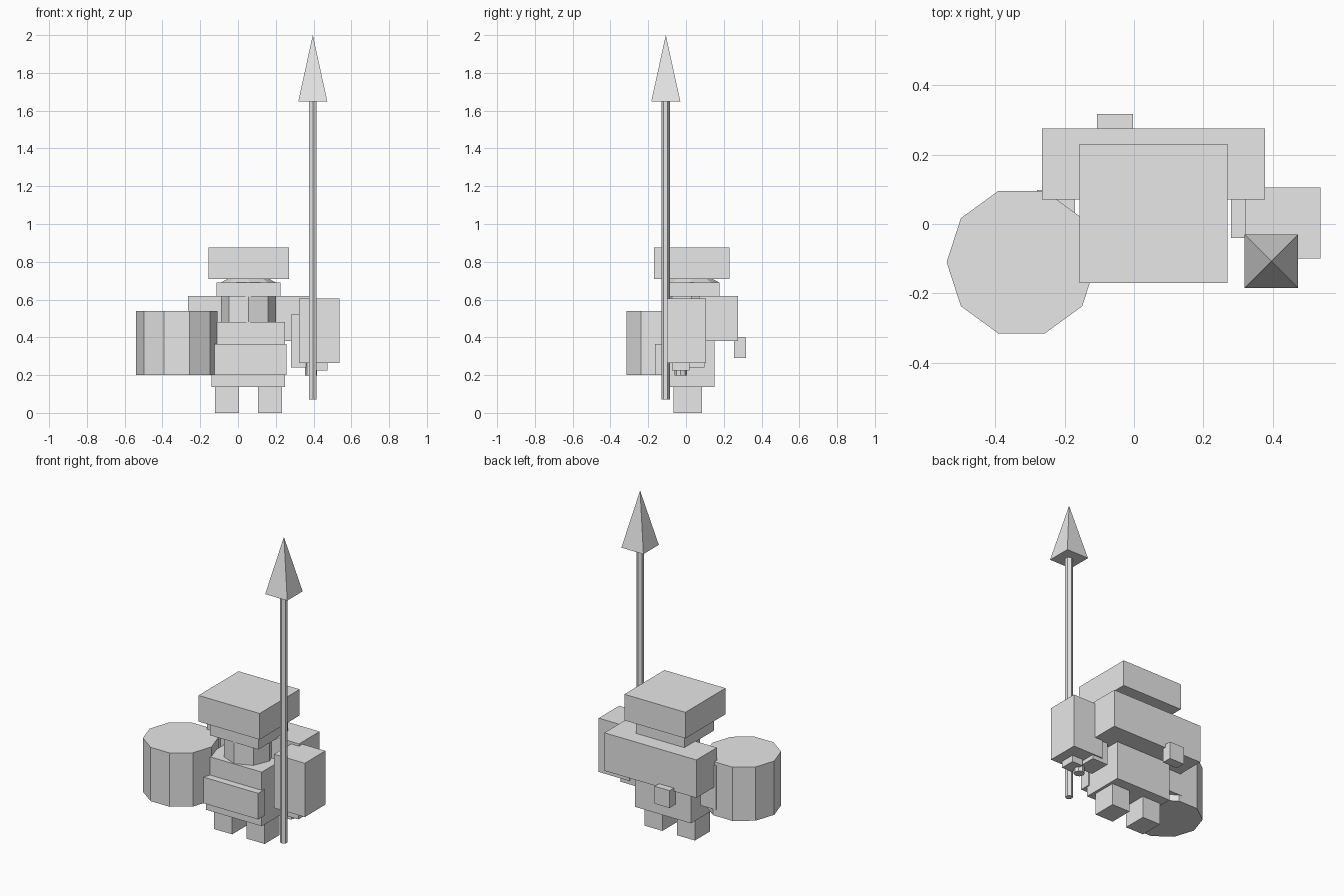
import bpy, bmesh, math
from mathutils import Matrix

if "Cube" in bpy.data.objects:
    bpy.data.objects.remove(bpy.data.objects["Cube"])

grey = bpy.data.materials.new("plain grey")
grey.diffuse_color = (0.8, 0.8, 0.8, 1)
grey.use_nodes = True
grey.node_tree.nodes["Principled BSDF"].inputs["Base Color"].default_value = grey.diffuse_color


def finish(name, bm):
    bmesh.ops.recalc_face_normals(bm, faces=bm.faces)
    me = bpy.data.meshes.new(name)
    bm.to_mesh(me)
    bm.free()
    me.materials.append(grey)
    ob = bpy.data.objects.new(name, me)
    bpy.context.collection.objects.link(ob)
    return ob


def box(name, x, y, z):
    """Box from (min, max) pairs."""
    bm = bmesh.new()
    bmesh.ops.create_cube(bm, size=1)
    for v in bm.verts:
        for i, (a, b) in enumerate((x, y, z)):
            v.co[i] = b if v.co[i] > 0 else a
    return finish(name, bm)


def prism(name, cx, cy, z, r, sides, r_top=None, turn=0.0):
    """Upright prism, or a cone when the top radius differs."""
    bm = bmesh.new()
    bmesh.ops.create_cone(bm, cap_ends=True, segments=sides, radius1=r,
                          radius2=r if r_top is None else r_top, depth=z[1] - z[0])
    # put the first corner at angle `turn` from +x
    first = min(bm.verts, key=lambda v: v.co.z).co
    fix = turn - math.atan2(first.y, first.x)
    bmesh.ops.transform(bm, verts=bm.verts, matrix=Matrix.Translation(
        (cx, cy, (z[0] + z[1]) / 2)) @ Matrix.Rotation(fix, 4, 'Z'))
    return finish(name, bm)


MID = 0.055  # the figure's own centre line

# Head: wide hat, brim band and eight-sided neck with a tapered top
box("hat", (-0.157, 0.27), (-0.17, 0.23), (0.71, 0.875))
box("head_band", (-0.113, 0.225), (-0.118, 0.178), (0.615, 0.69))
prism("neck", MID, 0.03, (0.47, 0.69), 0.146, 8)
prism("neck_top", MID, 0.03, (0.69, 0.715), 0.146, 8, 0.1)

# Body and front pouch
box("body", (-0.14, 0.25), (-0.12, 0.15), (0.138, 0.48))
box("front_pouch", (-0.125, 0.257), (-0.165, -0.10), (0.20, 0.365))

# Legs and arms, mirrored about the centre line
for side, s in (("right", 1), ("left", -1)):
    leg = sorted((MID + s * 0.05, MID + s * 0.177))
    box(side + "_leg", leg, (-0.065, 0.085), (0, 0.14))
    arm = sorted((MID + s * 0.225, MID + s * 0.335))
    box(side + "_arm", arm, (-0.04, 0.098), (0.24, 0.52))

# Backpack and small back box
box("backpack", (-0.265, 0.378), (0.07, 0.275), (0.38, 0.62))
box("back_box", (-0.107, -0.003), (0.255, 0.317), (0.29, 0.40))

# Block on the right arm with its small fittings underneath
box("side_block", (0.322, 0.537), (-0.10, 0.105), (0.265, 0.605))
box("block_fitting", (0.40, 0.475), (-0.075, 0.018), (0.224, 0.28))
prism("fitting_peg", 0.387, -0.028, (0.197, 0.28), 0.032, 8)

# Ten-sided drum held at the left
prism("drum", -0.324, -0.11, (0.20, 0.54), 0.216, 10)

# Spear
prism("spear_shaft", 0.396, -0.108, (0.072, 1.66), 0.0225, 6, turn=math.pi / 2)
prism("spear_tip", 0.396, -0.107, (1.648, 2.0), 0.077 * math.sqrt(2), 4, 0.0, math.pi / 4)
